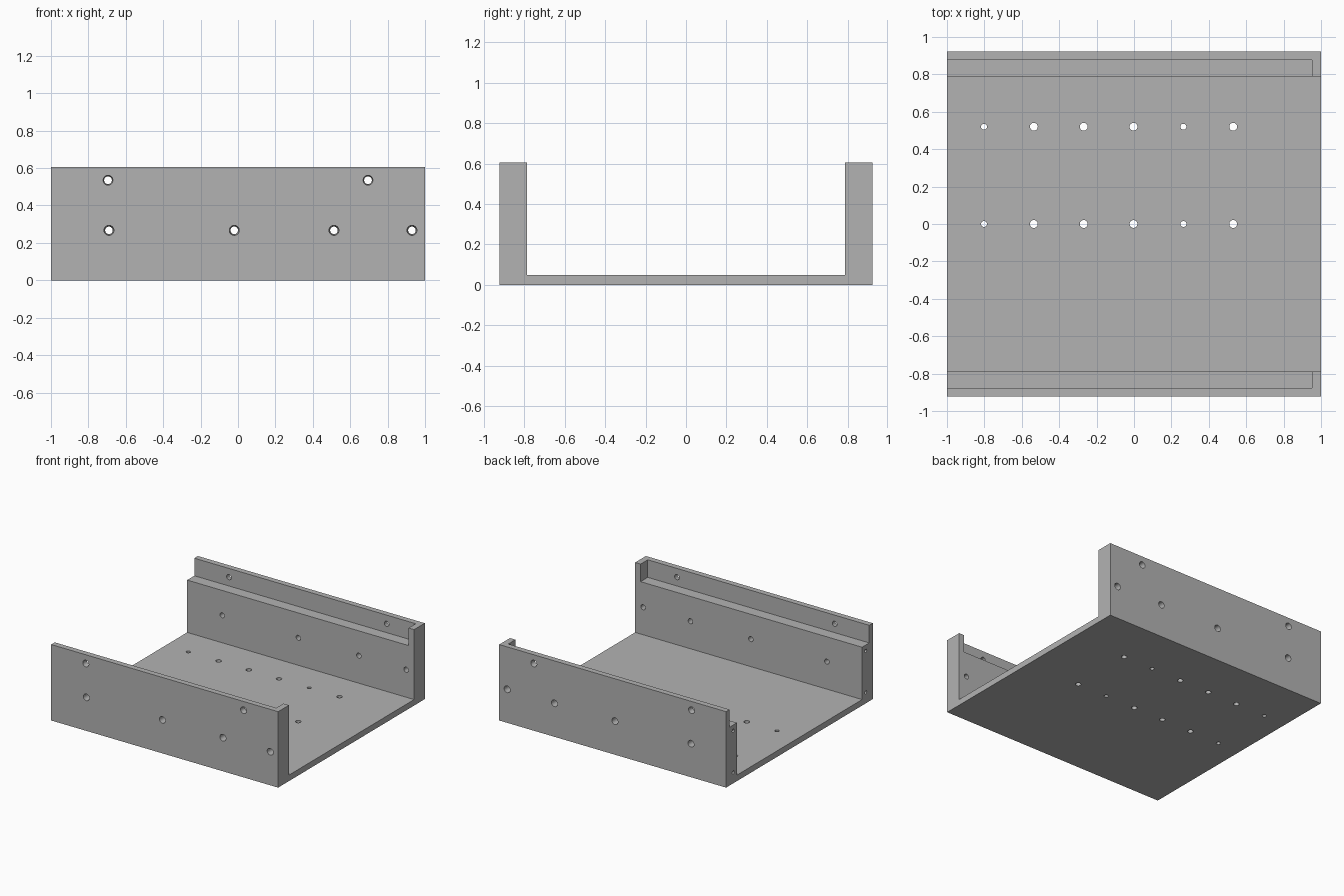
import bpy, bmesh, math
from mathutils import Matrix, Vector

if "Cube" in bpy.data.objects:
    bpy.data.objects.remove(bpy.data.objects["Cube"])

OUT, INNER, LEDGE = 0.923, 0.788, 0.878   # wall faces along y
TOP, FLOOR, STEP = 0.605, 0.048, 0.465    # heights

grey = bpy.data.materials.new("plain grey")
grey.use_nodes = True
colour = (0.45, 0.45, 0.45, 1)
grey.diffuse_color = colour
grey.node_tree.nodes["Principled BSDF"].inputs["Base Color"].default_value = colour


def make_object(name, bm):
    bmesh.ops.recalc_face_normals(bm, faces=bm.faces)
    mesh = bpy.data.meshes.new(name)
    bm.to_mesh(mesh)
    bm.free()
    mesh.materials.append(grey)
    ob = bpy.data.objects.new(name, mesh)
    bpy.context.collection.objects.link(ob)
    return ob


def add_box(bm, low, high):
    low, high = Vector(low), Vector(high)
    size = Matrix.Diagonal((*(high - low), 1))
    bmesh.ops.create_cube(bm, size=1, matrix=Matrix.Translation((low + high) / 2) @ size)


def add_pin(bm, start, end, r1, r2):
    start, end = Vector(start), Vector(end)
    axis = end - start
    turn = axis.to_track_quat('Z', 'Y').to_matrix().to_4x4()
    bmesh.ops.create_cone(bm, cap_ends=True, segments=24, radius1=r1, radius2=r2,
                          depth=axis.length, matrix=Matrix.Translation((start + end) / 2) @ turn)


def cut(target, cutter):
    cutter.hide_render = True
    mod = target.modifiers.new("cut", 'BOOLEAN')
    mod.operation, mod.solver, mod.object = 'DIFFERENCE', 'EXACT', cutter
    bpy.ops.object.select_all(action='DESELECT')
    target.select_set(True)
    bpy.context.view_layer.objects.active = target
    bpy.ops.object.modifier_apply(modifier=mod.name)
    bpy.data.objects.remove(cutter)


# U-shaped channel: floor and two thick side walls
half = [(OUT, 0), (OUT, TOP), (INNER, TOP), (INNER, FLOOR)]
profile = half + [(-y, z) for y, z in reversed(half)]
bm = bmesh.new()
face = bm.faces.new([bm.verts.new((-1, y, z)) for y, z in profile])
ext = bmesh.ops.extrude_face_region(bm, geom=[face])
bmesh.ops.translate(bm, vec=(2, 0, 0), verts=[v for v in ext["geom"] if isinstance(v, bmesh.types.BMVert)])
channel = make_object("channel_tray", bm)

# Ledges along the inner wall tops, closed by a stop at the left end
bm = bmesh.new()
for s in (-1, 1):
    ys = sorted((s * 0.7, s * LEDGE))
    add_box(bm, (-1.1, ys[0], STEP), (0.952, ys[1], 0.8))
cut(channel, make_object("ledge_cutter", bm))

bm = bmesh.new()
# Tapered screw holes through the side walls
wall_holes = [(x, 0.267) for x in (-0.69, -0.02, 0.513, 0.93)]
wall_holes += [(x, 0.535) for x in (-0.695, 0.695)]
for s in (-1, 1):
    for x, z in wall_holes:
        inner = INNER if z < STEP else LEDGE
        add_pin(bm, (x, s * (OUT + 0.005), z), (x, s * (inner - 0.005), z), 0.027, 0.02)
    # Blind holes in the right-hand wall ends
    for z in (0.087, 0.418):
        add_pin(bm, (-1.01, s * 0.834, z), (-0.88, s * 0.834, z), 0.013, 0.013)
# Two rows of floor holes
for y in (0, 0.52):
    for i in range(6):
        x = -0.802 + i * 0.2665
        r = 0.016 if i in (0, 4) else 0.021
        add_pin(bm, (x, y, -0.02), (x, y, FLOOR + 0.02), r, r)
cut(channel, make_object("hole_cutter", bm))

bpy.ops.object.shade_smooth_by_angle(angle=math.radians(30))
